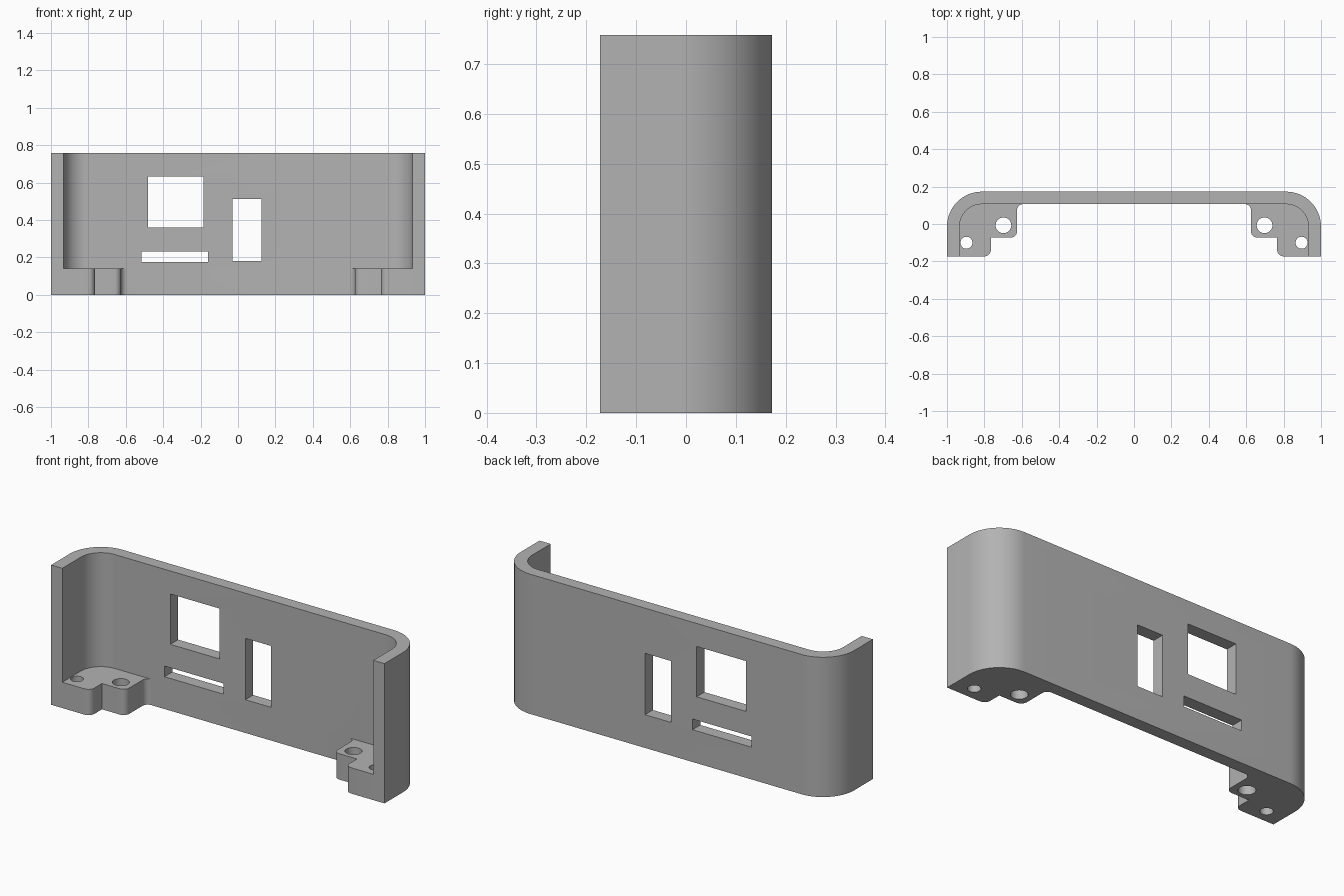
import bpy, bmesh, math

cube = bpy.data.objects.get("Cube")
if cube:
    bpy.data.objects.remove(cube, do_unlink=True)

HEIGHT, FOOT_TOP = 0.758, 0.14
DEPTH, WALL = 0.173, 0.067
RADIUS = 0.187                       # outer corner radius
CX, CY = 1 - RADIUS, DEPTH - RADIUS  # corner centre

grey = bpy.data.materials.new("light_grey")
grey.use_nodes = True
colour = (0.45, 0.45, 0.45, 1)
grey.diffuse_color = colour
grey.node_tree.nodes["Principled BSDF"].inputs["Base Color"].default_value = colour


def arc(cx, cy, r, start, end, steps=8):
    angles = [math.radians(start + (end - start) * i / steps) for i in range(steps + 1)]
    return [(cx + r * math.cos(a), cy + r * math.sin(a)) for a in angles]


def mirrored(points):
    return [(-x, y) for x, y in reversed(points)]


def prism(name, outline, z0, z1):
    """Extrude a closed plan outline between two heights."""
    bm = bmesh.new()
    base = bm.faces.new([bm.verts.new((x, y, z0)) for x, y in outline])
    top = bmesh.ops.extrude_face_region(bm, geom=[base])["geom"]
    moved = [v for v in top if isinstance(v, bmesh.types.BMVert)]
    bmesh.ops.translate(bm, verts=moved, vec=(0, 0, z1 - z0))
    bmesh.ops.recalc_face_normals(bm, faces=bm.faces)
    mesh = bpy.data.meshes.new(name)
    bm.to_mesh(mesh)
    bm.free()
    mesh.materials.append(grey)
    obj = bpy.data.objects.new(name, mesh)
    bpy.context.collection.objects.link(obj)
    return obj


def combine(target, tool, operation):
    """Apply a boolean and discard the tool."""
    mod = target.modifiers.new(operation, "BOOLEAN")
    mod.object, mod.operation, mod.solver = tool, operation, "EXACT"
    bpy.context.view_layer.objects.active = target
    bpy.ops.object.modifier_apply(modifier=mod.name)
    bpy.data.objects.remove(tool, do_unlink=True)


# Wall: U-shaped plan with rounded back corners
outer = [(1, -DEPTH)] + arc(CX, CY, RADIUS, 0, 90, 16)
inner = [(1 - WALL, -DEPTH)] + arc(CX, CY, RADIUS - WALL, 0, 90, 16)
shell = prism("panel_shell", outer + mirrored(outer) + mirrored(inner)[::-1] + inner[::-1], 0, HEIGHT)

# Stepped mounting feet, bedded into the wall and filleted where they meet it
mid = WALL / 2
back = DEPTH - WALL
foot = [(1 - mid, -DEPTH)] + arc(CX, CY, RADIUS - mid, 0, 90)
foot += [(0.594, DEPTH - mid)] + arc(0.594, back - 0.031, 0.031, 90, 0)
foot += arc(0.66, -0.038, 0.035, 180, 270) + [(0.765, -0.073)]
foot += arc(0.80, -0.138, 0.035, 180, 270)
for name, outline in (("left_foot", foot), ("right_foot", mirrored(foot))):
    combine(shell, prism(name, outline, 0, FOOT_TOP), "UNION")

# Screw holes through the feet
for side in (1, -1):
    for x, y, r in ((0.698, -0.007, 0.042), (0.896, -0.1, 0.032)):
        hole = prism("hole_cutter", arc(side * x, y, r, 0, 360, 32)[:-1], -0.1, 0.3)
        combine(shell, hole, "DIFFERENCE")

# Port openings through the back wall
for x0, x1, z0, z1 in ((-0.48, -0.185, 0.36, 0.633),
                       (-0.515, -0.16, 0.175, 0.233),
                       (-0.03, 0.125, 0.18, 0.513)):
    port = prism("port_cutter", [(x0, 0), (x1, 0), (x1, 0.3), (x0, 0.3)], z0, z1)
    combine(shell, port, "DIFFERENCE")

# Smooth curves, sharp edges
bpy.ops.object.select_all(action="DESELECT")
shell.select_set(True)
bpy.context.view_layer.objects.active = shell
bpy.ops.object.shade_smooth_by_angle(angle=math.radians(30))
